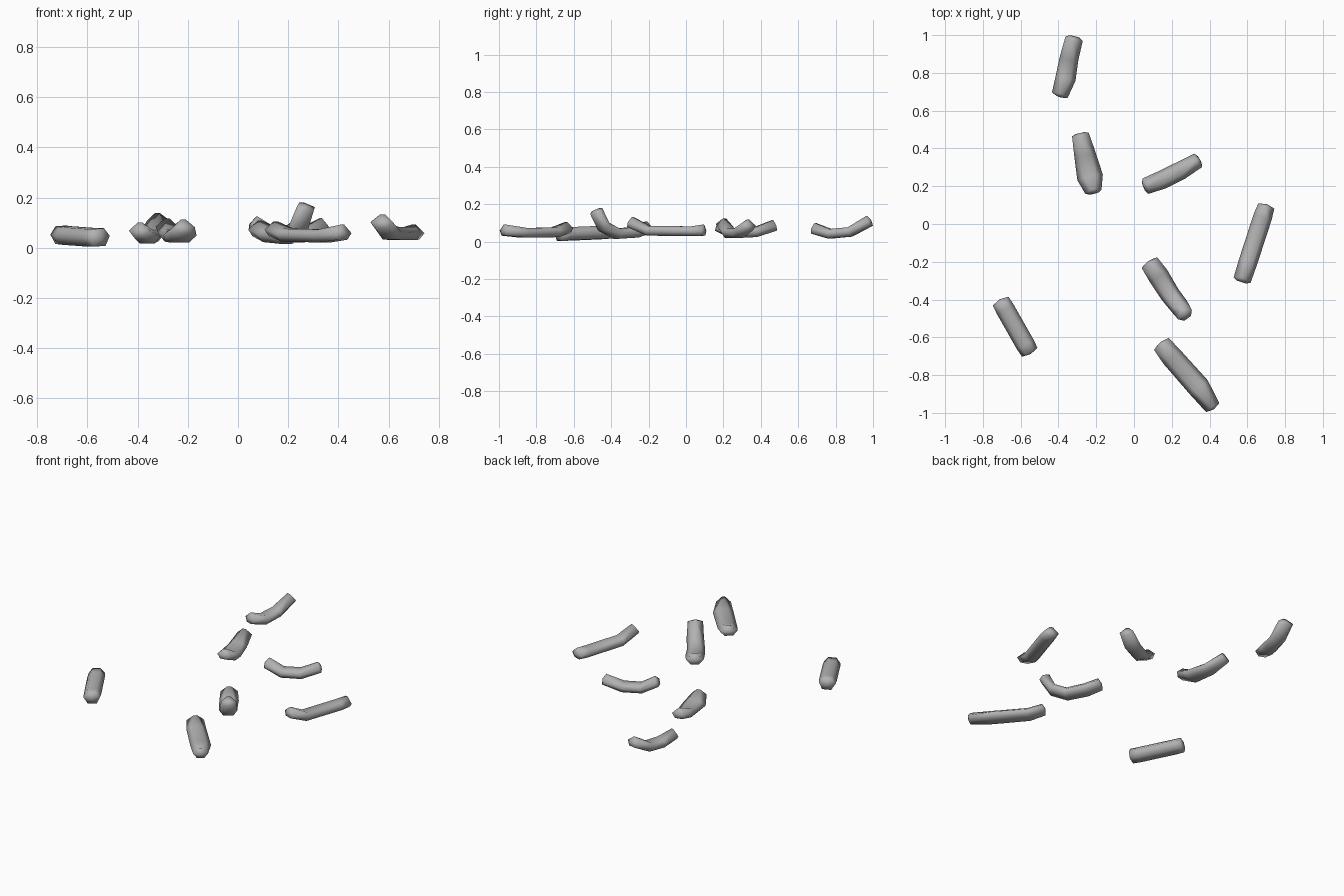
import bpy, bmesh
from math import radians
from mathutils import Vector, Matrix

if "Cube" in bpy.data.objects:
    bpy.data.objects.remove(bpy.data.objects["Cube"])

grey = bpy.data.materials.new("plain grey")
grey.use_nodes = True
GREY = (0.44, 0.44, 0.44, 1)
grey.diffuse_color = GREY
grey.node_tree.nodes["Principled BSDF"].inputs["Base Color"].default_value = GREY

# Six-sided cross-sections: (across, up) in half-widths and half-heights
MIDDLE = [(1, 0.1), (0.5, 1), (-0.5, 1), (-1, 0.1), (-0.55, -1), (0.55, -1)]
PEAKED = [(1, 0), (0.22, 1.3), (-0.22, 1.3), (-1, 0), (-0.5, -1), (0.5, -1)]


def chip(name, start, end, stations, thick=0.052, roll=0, bulge=0.011, tip_section=PEAKED):
    """Sweep the section from start to end; stations are (fraction, z, width, sideways shift)."""
    a, b = Vector((*start, 0)), Vector((*end, 0))
    side = (b - a).normalized().cross(Vector((0, 0, 1)))
    path = [a.lerp(b, f) + side * s + Vector((0, 0, z)) for f, z, w, s in stations]
    last = len(path) - 1
    bm = bmesh.new()
    rings = []
    for i, (p, st) in enumerate(zip(path, stations)):
        along = (path[min(i + 1, last)] - path[max(i - 1, 0)]).normalized()
        across = along.cross(Vector((0, 0, 1))).normalized()
        up = across.cross(along)
        turn = Matrix.Rotation(radians(roll), 3, along)
        section = tip_section if i in (0, last) else MIDDLE
        rings.append([bm.verts.new(p + turn @ (across * u * st[2] / 2 + up * v * thick / 2))
                      for u, v in section])
    n = len(MIDDLE)
    for r, q in zip(rings, rings[1:]):
        for k in range(n):
            bm.faces.new((r[k], r[(k + 1) % n], q[(k + 1) % n], q[k]))
    # Blunt pointed ends
    for ring, tip, inner in ((rings[0], path[0], path[1]), (rings[-1], path[-1], path[-2])):
        point = bm.verts.new(tip + (tip - inner).normalized() * bulge)
        for k in range(n):
            bm.faces.new((ring[k], ring[(k + 1) % n], point))
    bmesh.ops.recalc_face_normals(bm, faces=bm.faces[:])
    mesh = bpy.data.meshes.new(name)
    bm.to_mesh(mesh)
    bm.free()
    mesh.materials.append(grey)
    mesh.shade_smooth()
    bpy.context.collection.objects.link(bpy.data.objects.new(name, mesh))


# Chips scattered over the ground, most with raised ends
chip("back_chip", (-0.393, 0.682), (-0.317, 0.982),
     [(0, 0.068, 0.088, 0), (0.3, 0.042, 0.108, 0.008), (0.65, 0.052, 0.1, 0), (1, 0.108, 0.094, 0)])
chip("back_right_chip", (-0.284, 0.474), (-0.215, 0.17),
     [(0, 0.084, 0.09, 0), (0.35, 0.05, 0.115, 0), (0.75, 0.046, 0.138, 0), (1, 0.082, 0.088, 0)],
     bulge=0.008)
chip("back_left_chip", (0.061, 0.2), (0.34, 0.337),
     [(0, 0.094, 0.088, 0), (0.3, 0.046, 0.098, 0.008), (0.65, 0.046, 0.098, 0.008), (1, 0.086, 0.082, 0)])
chip("left_chip", (0.7, 0.095), (0.572, -0.298),
     [(0, 0.058, 0.09, 0), (0.15, 0.056, 0.1, 0), (0.75, 0.058, 0.1, 0), (1, 0.102, 0.094, 0)])
chip("curled_chip", (0.082, -0.205), (0.27, -0.48),
     [(0, 0.073, 0.1, 0), (0.25, 0.05, 0.112, 0), (0.6, 0.043, 0.105, 0.005),
      (0.85, 0.08, 0.1, 0), (1, 0.162, 0.088, 0)], thick=0.056)
chip("front_chip", (0.145, -0.635), (0.417, -0.972),
     [(0, 0.072, 0.1, 0), (0.2, 0.05, 0.115, 0), (0.7, 0.047, 0.12, -0.01), (1, 0.058, 0.085, 0)])
chip("right_chip", (-0.706, -0.408), (-0.552, -0.679),
     [(0, 0.052, 0.095, 0), (0.15, 0.049, 0.102, 0), (0.85, 0.041, 0.102, 0), (1, 0.041, 0.095, 0)],
     thick=0.07, roll=4, tip_section=MIDDLE)
